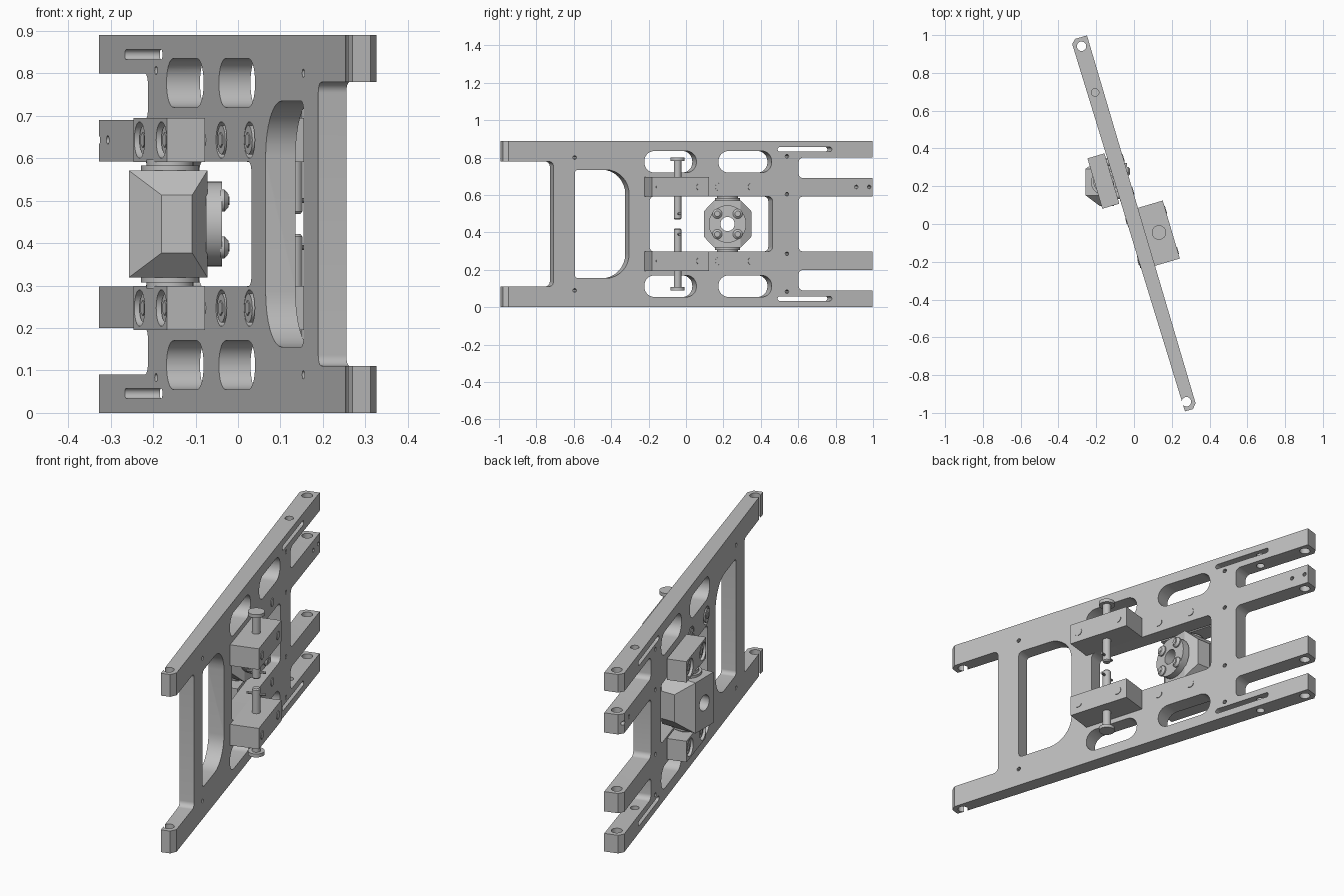
import bpy, bmesh, math
from mathutils import Matrix, Vector

if "Cube" in bpy.data.objects:
    bpy.data.objects.remove(bpy.data.objects["Cube"], do_unlink=True)

SWING = math.radians(16.45)   # plate angle about the vertical
MID = 0.445                   # mirror height
HALF = 0.044                  # half plate thickness
TIP = 1.028                   # plate half length

metal = bpy.data.materials.new("grey metal")
metal.use_nodes = True
metal.diffuse_color = (0.52, 0.52, 0.52, 1)
metal.node_tree.nodes["Principled BSDF"].inputs["Base Color"].default_value = metal.diffuse_color


def rounded(u0, u1, z0, z1, r_low, r_high):
    """Rounded rectangle outline; r_low rounds the u0 side, r_high the u1 side."""
    pts = []
    for cu, cz, r, start in ((u1, z1, r_high, 0), (u0, z1, r_low, 90),
                             (u0, z0, r_low, 180), (u1, z0, r_high, 270)):
        su = -1 if cu == u1 else 1
        sz = -1 if cz == z1 else 1
        for i in range(9):
            a = math.radians(start + i * 90 / 8)
            pts.append((cu + su * r + r * math.cos(a), cz + sz * r + r * math.sin(a)))
    return pts


def prism(bm, pts, lo, hi, axis="x"):
    """Extrude an outline along x (points are y, z) or along z (points are x, y)."""
    def at(p, d):
        return (d, p[0], p[1]) if axis == "x" else (p[0], p[1], d)
    face = bm.faces.new([bm.verts.new(at(p, lo)) for p in pts])
    new = bmesh.ops.extrude_face_region(bm, geom=[face])["geom"]
    shift = Vector(at((0, 0), hi - lo))
    bmesh.ops.translate(bm, verts=[v for v in new if isinstance(v, bmesh.types.BMVert)], vec=shift)


def box(bm, x0, x1, y0, y1, z0, z1):
    prism(bm, [(y0, z0), (y1, z0), (y1, z1), (y0, z1)], x0, x1)


def rod(bm, a, b, r, r2=None, sides=28):
    """Cylinder between two points."""
    a, b = Vector(a), Vector(b)
    turn = (b - a).to_track_quat("Z", "Y").to_matrix().to_4x4()
    bmesh.ops.create_cone(bm, cap_ends=True, segments=sides, radius1=r,
                          radius2=r if r2 is None else r2, depth=(b - a).length,
                          matrix=Matrix.Translation((a + b) / 2) @ turn)


def finish(name, bm, swing=True, cutters=()):
    """Turn a bmesh into an object, cut it, and shade it."""
    def make(label, b):
        bmesh.ops.recalc_face_normals(b, faces=b.faces)
        me = bpy.data.meshes.new(label)
        b.to_mesh(me)
        b.free()
        me.materials.append(metal)
        o = bpy.data.objects.new(label, me)
        bpy.context.collection.objects.link(o)
        if swing:
            o.rotation_euler.z = SWING
        return o
    ob = make(name, bm)
    tools = []
    for cut in cutters:
        tool = make(name + "_cutter", cut)
        tool.hide_render = True
        mod = ob.modifiers.new("cut", "BOOLEAN")
        mod.operation, mod.solver, mod.object = "DIFFERENCE", "EXACT", tool
        tools.append(tool)
    if tools:
        bpy.context.view_layer.update()
        dg = bpy.context.evaluated_depsgraph_get()
        baked = bpy.data.meshes.new_from_object(ob.evaluated_get(dg))
        ob.modifiers.clear()
        ob.data = baked
        for tool in tools:
            bpy.data.objects.remove(tool, do_unlink=True)
    ob.data.polygons.foreach_set("use_smooth", [True] * len(ob.data.polygons))
    ob.data.set_sharp_from_angle(angle=math.radians(30))
    return ob


def screw(bm, u, z, head, end):
    """Socket screw along the plate normal, head on the low side."""
    rod(bm, (head + 0.025, u, z), (end, u, z), 0.02)
    rod(bm, (head, u, z), (head + 0.028, u, z), 0.034)
    rod(bm, (head - 0.003, u, z), (head, u, z), 0.018, sides=6)


# Main plate: chamfered strip with windows, arms and bored holes
plate = bmesh.new()
c = 0.022
prism(plate, [(-c, -TIP), (c, -TIP), (HALF, -TIP + 0.026), (HALF, TIP),
              (-c, TIP), (-HALF, TIP - 0.022)], 0, 2 * MID, "z")
windows, bores = bmesh.new(), bmesh.new()


def window(u0, u1, d0, d1, r_low, r_high):
    prism(windows, rounded(u0, u1, MID + d0, MID + d1, r_low, r_high), -0.1, 0.1)


window(-1.2, -0.752, -0.334, 0.334, 0.02, 0.025)      # notch at the two-arm end
window(-0.633, -0.33, -0.29, 0.29, 0.02, 0.13)        # D-shaped window
window(-0.216, 0.47, -0.147, 0.147, 0.025, 0.025)     # centre opening
window(0.615, 1.2, -0.147, 0.147, 0.025, 0.02)        # gap between inner arms
for s in (1, -1):
    def pair(u0, u1, d0, d1, r_low, r_high):
        lo, hi = sorted((s * d0, s * d1))
        window(u0, u1, lo, hi, r_low, r_high)
    pair(0.615, 1.2, 0.245, 0.355, 0.025, 0.02)
    pair(-0.245, 0.045, 0.275, 0.39, 0.055, 0.055)
    pair(0.168, 0.465, 0.275, 0.39, 0.055, 0.055)
    pair(0.498, 0.80, 0.387, 0.411, 0.0115, 0.0115)
    for u, d in ((-0.633, 0.355), (0.55, 0.362), (0.55, 0.16)):
        rod(bores, (-0.1, u, MID + s * d), (0.1, u, MID + s * d), 0.01, sides=12)
    for u in (-0.2, 0.025):
        z = MID + s * 0.198
        rod(bores, (-0.1, u, z), (0, u, z), 0.043)
    rod(bores, (0, 0.726, MID + s * 0.3), (0, 0.726, MID + s * 0.5), 0.02)
for u in (-0.981, 0.981):
    rod(bores, (0, u, -0.1), (0, u, 1), 0.025)
tip_bores = bmesh.new()
for u in (0.937, 1.008):
    rod(tip_bores, (-0.1, u, MID + 0.198), (0.1, u, MID + 0.198), 0.01, sides=12)
finish("main_plate", plate, cutters=(windows, bores, tip_bores))

# Clamp blocks, screws and hinge pins, mirrored about mid height
for s, side in ((1, "upper"), (-1, "lower")):
    z = MID + s * 0.198
    z0, z1 = z - 0.052, z + 0.052

    block = bmesh.new()
    box(block, HALF, 0.181, -0.244, 0.076, z0, z1)
    finish(side + "_pin_block", block)

    block, holes = bmesh.new(), bmesh.new()
    box(block, -0.138, -HALF, 0.125, 0.403, z0, z1)
    for u in (0.17, 0.352):
        rod(holes, (-0.2, u, z), (-0.095, u, z), 0.043)
    finish(side + "_bearing_block", block, cutters=(holes,))

    screws = bmesh.new()
    for u in (-0.2, 0.025):
        screw(screws, u, z, -0.034, 0.184)
    for u in (0.17, 0.352):
        screw(screws, u, z, -0.128, HALF + 0.003)
    finish(side + "_screws", screws)

    pin = bmesh.new()
    n, u = 0.114, -0.0805

    def level(d):
        return (n, u, MID + s * d)
    rod(pin, level(0.03), level(0.34), 0.02)
    rod(pin, level(0.024), level(0.03), 0.015, 0.02)
    rod(pin, level(0.338), level(0.355), 0.038)
    rod(pin, (n - 0.045, u, MID + s * 0.055), (n + 0.045, u, MID + s * 0.055), 0.006, sides=10)
    finish(side + "_hinge_pin", pin)

# Swivel hub: faceted body on a vertical trunnion, bored along x
HY = 0.222
hub = bmesh.new()
for sy in (1, -1):
    for sz in (1, -1):
        for x in (-0.18, -0.108):
            hub.verts.new((x, HY + sy * 0.127, MID + sz * 0.068))
        for x in (-0.257, -0.072):
            hub.verts.new((x, HY + sy * 0.07, MID + sz * 0.126))
bmesh.ops.convex_hull(hub, input=hub.verts[:])
bmesh.ops.dissolve_limit(hub, angle_limit=0.01, verts=hub.verts[:], edges=hub.edges[:])
bore = bmesh.new()
rod(bore, (-0.4, HY, MID), (0.2, HY, MID), 0.038)
finish("hub_body", hub, swing=False, cutters=(bore,))

trunnions = bmesh.new()
for s in (1, -1):
    rod(trunnions, (-0.16, HY, MID + s * 0.12), (-0.16, HY, MID + s * 0.138), 0.068)
    rod(trunnions, (-0.16, HY, MID + s * 0.13), (-0.16, HY, MID + s * 0.152), 0.055)
finish("hub_trunnions", trunnions, swing=False)

flange, bore = bmesh.new(), bmesh.new()
rod(flange, (-0.075, HY, MID), (-0.038, HY, MID), 0.1, sides=40)
rod(bore, (-0.4, HY, MID), (0.2, HY, MID), 0.038)
finish("hub_flange", flange, swing=False, cutters=(bore,))

bolts = bmesh.new()
for sy in (1, -1):
    for sz in (1, -1):
        y, z = HY + sy * 0.055, MID + sz * 0.055
        rod(bolts, (-0.042, y, z), (-0.032, y, z), 0.026)
        rod(bolts, (-0.032, y, z), (-0.022, y, z), 0.026, 0.015)
        rod(bolts, (-0.022, y, z), (-0.02, y, z), 0.01, sides=6)
finish("hub_bolts", bolts, swing=False)
